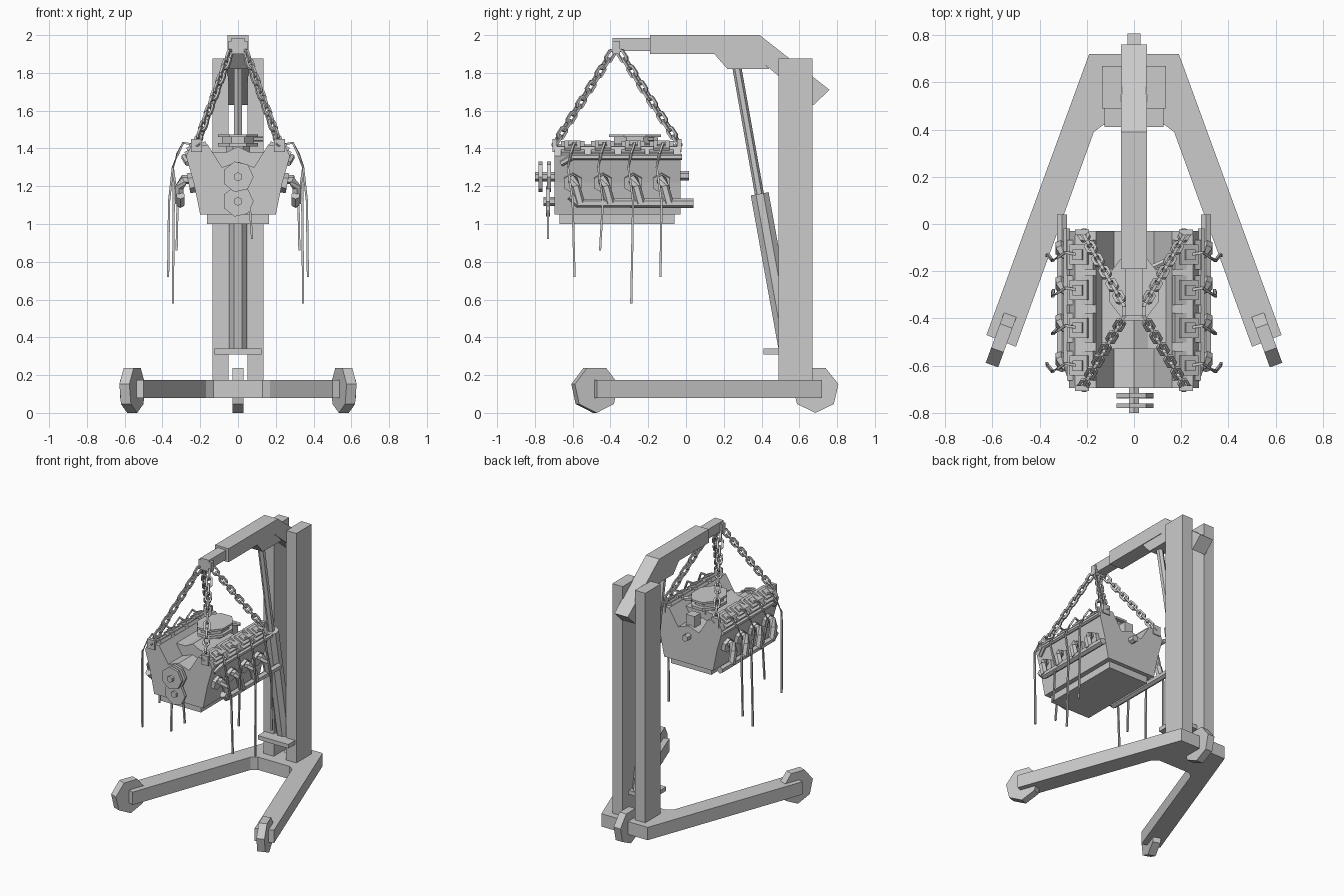
import bpy, bmesh
from math import pi, sin, cos, radians
from mathutils import Vector, Matrix

if "Cube" in bpy.data.objects:
    bpy.data.objects.remove(bpy.data.objects["Cube"])


def finish(name, bm):
    bmesh.ops.recalc_face_normals(bm, faces=bm.faces)
    me = bpy.data.meshes.new(name)
    bm.to_mesh(me)
    bm.free()
    ob = bpy.data.objects.new(name, me)
    bpy.context.collection.objects.link(ob)
    return ob


def add_tube(bm, pts, r, n=6, closed=False, up=None, phase=None):
    pts = [Vector(p) for p in pts]
    k = len(pts)
    phase = pi / n if phase is None else phase
    rings = []
    for i, p in enumerate(pts):
        a = pts[i - 1] if (i or closed) else p
        b = pts[(i + 1) % k] if (i < k - 1 or closed) else p
        t = ((b - p).normalized() + (p - a).normalized()).normalized()
        ref = Vector(up) if up else Vector((0, 0, 1) if abs(t.z) < 0.9 else (0, 1, 0))
        side = t.cross(ref).normalized()
        v = side.cross(t)
        rings.append([bm.verts.new(p + r * (cos(phase + 2 * pi * j / n) * side
                                            + sin(phase + 2 * pi * j / n) * v)) for j in range(n)])
    for i in range(k if closed else k - 1):
        A, B = rings[i], rings[(i + 1) % k]
        for j in range(n):
            bm.faces.new((A[j], A[(j + 1) % n], B[(j + 1) % n], B[j]))
    if not closed:
        bm.faces.new(rings[0])
        bm.faces.new(rings[-1])


def tube(name, pts, r, n=6, **kw):
    bm = bmesh.new()
    add_tube(bm, pts, r, n, **kw)
    return finish(name, bm)


def prism(name, prof, axis, a, b):
    # extrude a 2D profile along one axis from a to b
    put = {'x': lambda p, d: (d, p[0], p[1]), 'y': lambda p, d: (p[0], d, p[1]),
           'z': lambda p, d: (p[0], p[1], d)}[axis]
    bm = bmesh.new()
    f = bm.faces.new([bm.verts.new(put(p, a)) for p in prof])
    ext = bmesh.ops.extrude_face_region(bm, geom=[f])
    off = Vector(put((0, 0), b - a))
    bmesh.ops.translate(bm, vec=off, verts=[g for g in ext['geom'] if isinstance(g, bmesh.types.BMVert)])
    return finish(name, bm)


def box(name, x0, x1, y0, y1, z0, z1):
    return prism(name, [(x0, y0), (x1, y0), (x1, y1), (x0, y1)], 'z', z0, z1)


def mirrored(half):
    return half + [(-x, y) for x, y in reversed(half) if x]


# ---- hoist frame ----
prism('base_legs', mirrored([(0.19, 0.72), (0.625, -0.47), (0.5, -0.52), (0.17, 0.39), (0.13, 0.42)]),
      'z', 0.08, 0.175)
ang = radians(20)
for s in (-1, 1):
    box('post', *sorted((s * 0.05, s * 0.135)), 0.49, 0.67, 0.17, 1.875)
    c = Vector((s * 0.56, -0.483, 0.125))
    ax = Vector((cos(ang), s * sin(ang), 0)) * 0.028
    tube('front_wheel', [c - ax, c + ax], 0.125, 7, phase=-pi / 2)
tube('rear_wheel', [(-0.028, 0.685, 0.125), (0.028, 0.685, 0.125)], 0.125, 7, phase=-pi / 2)
prism('boom', [(-0.19, 2), (0.39, 2), (0.76, 1.71), (0.675, 1.63), (0.35, 1.9), (-0.19, 1.9)],
      'x', -0.055, 0.055)
prism('boom_gusset', [(0.15, 1.9), (0.22, 1.82), (0.44, 1.82), (0.36, 1.9)], 'x', -0.05, 0.05)
box('boom_extension', -0.035, 0.035, -0.39, -0.18, 1.915, 1.985)
box('hook_block', -0.05, 0.05, -0.39, -0.35, 1.9, 1.97)
box('jack_plate', -0.125, 0.125, 0.41, 0.6, 0.31, 0.34)
tube('jack_cylinder', [(0, 0.54, 0.33), (0, 0.39, 1.16)], 0.052, 8)
tube('jack_rod', [(0, 0.39, 1.15), (0, 0.262, 1.87)], 0.024, 6)

# ---- engine block, pan and manifold ----
prism('engine_block', mirrored([(0, 1.33), (0.085, 1.3), (0.16, 1.42), (0.25, 1.41),
                                (0.275, 1.36), (0.235, 1.22), (0.2, 1.05)]), 'y', -0.695, -0.03)
box('oil_pan', -0.165, 0.165, -0.67, -0.06, 1.0, 1.06)
prism('intake_manifold', mirrored([(0, 1.41), (0.06, 1.38), (0.14, 1.38), (0.1, 1.28)]),
      'y', -0.53, -0.19)
box('rear_sensor', -0.035, 0.035, -0.12, -0.05, 1.3, 1.4)
tube('rear_shaft', [(0, -0.05, 1.255), (0, 0.015, 1.255)], 0.025, 6)

# ---- air filter ----
for nm, k, z0, z1 in (('carburettor', 0.6, 1.36, 1.43), ('filter_base', 1, 1.41, 1.43),
                      ('filter_core', 0.8, 1.43, 1.465), ('filter_lid', 1, 1.46, 1.475)):
    prism(nm, [(0.115 * k * cos(a), -0.27 + 0.15 * k * sin(a))
               for a in [pi / 8 + i * pi / 4 for i in range(8)]], 'z', z0, z1)
tube('filter_inlet', [(0.04, -0.2, 1.45), (0.13, -0.16, 1.45)], 0.014, 6)

# ---- pulleys ----
for z, ys, end in ((1.25, (-0.77, -0.725), -0.8), (1.12, (-0.73,), -0.755)):
    tube('pulley_shaft', [(0, end, z), (0, -0.68, z)], 0.024, 6)
    for y in ys:
        tube('pulley', [(0, y - 0.01, z), (0, y + 0.01, z)], 0.083, 7, phase=0)
tube('front_hose', [(0.06, -0.73, 1.12), (0.075, -0.73, 0.92)], 0.008, 4)

# ---- both cylinder banks ----
tilt = radians(28)
cyl_y = (-0.6, -0.44, -0.28, -0.13)
wire_end = ((0.37, -0.59, 0.72), (0.325, -0.455, 0.86), (0.345, -0.29, 0.58), (0.37, -0.135, 0.72))
for s in (-1, 1):
    for y, (ex, ey, ez) in zip(cyl_y, wire_end):
        # stepped plug cover on the tilted deck
        bm = bmesh.new()
        for w, h, d in ((0.125, 0.03, 0.005), (0.085, 0.02, 0.025), (0.045, 0.02, 0.035)):
            m = (Matrix.Translation((s * 0.22, y, 1.392)) @ Matrix.Rotation(s * tilt, 4, 'Y')
                 @ Matrix.Translation((0, 0, d)) @ Matrix.Diagonal((w, w, h, 1)))
            bmesh.ops.create_cube(bm, size=1, matrix=m)
        finish('plug_cover', bm)
        # loose ignition wire
        tube('plug_wire', [(s * 0.235, y, 1.42), (s * 0.29, y + 0.01, 1.43), (s * 0.32, y - 0.01, 1.37),
                           (s * 0.345, y - 0.025, 1.3), (s * (ex - 0.005), y, 1.12), (s * ex, ey, ez)],
             0.008, 4)
        # exhaust flange and elbow
        tube('exhaust_flange', [(s * 0.21, y, 1.225), (s * 0.262, y, 1.215)], 0.053, 6)
        tube('exhaust_elbow', [(s * 0.24, y, 1.235), (s * 0.285, y, 1.235), (s * 0.31, y + 0.015, 1.195),
                               (s * 0.31, y + 0.04, 1.11)], 0.026, 6)
    tube('exhaust_pipe', [(s * 0.305, -0.61, 1.15), (s * 0.305, -0.57, 1.11), (s * 0.305, 0.04, 1.11)],
         0.025, 6)
    tube('upper_rail', [(s * 0.265, -0.66, 1.32), (s * 0.285, -0.6, 1.355), (s * 0.285, -0.02, 1.355)],
         0.016, 6)

    # ---- lifting chains with alternating links ----
    for end_y in (-0.695, -0.035):
        box('lift_bracket', *sorted((s * 0.19, s * 0.25)), end_y - 0.012, end_y + 0.012, 1.38, 1.45)
        A = Vector((s * 0.04, -0.37 + (0.02 if end_y > -0.3 else -0.02), 1.91))
        B = Vector((s * 0.22, end_y, 1.42))
        d = (B - A).normalized()
        u = d.cross(Vector((0, 0, 1))).normalized()
        w = d.cross(u)
        bm = bmesh.new()
        N = 12
        for i in range(N):
            c = A.lerp(B, (i + 0.5) / N)
            p, q = (u, w) if i % 2 else (w, u)
            loop = [(-0.032, -0.009), (-0.022, -0.017), (0.022, -0.017), (0.032, -0.009)]
            loop += [(-a, -b) for a, b in loop]
            add_tube(bm, [c + d * a + p * b for a, b in loop], 0.0095, 4, closed=True, up=q)
        finish('chain', bm)
